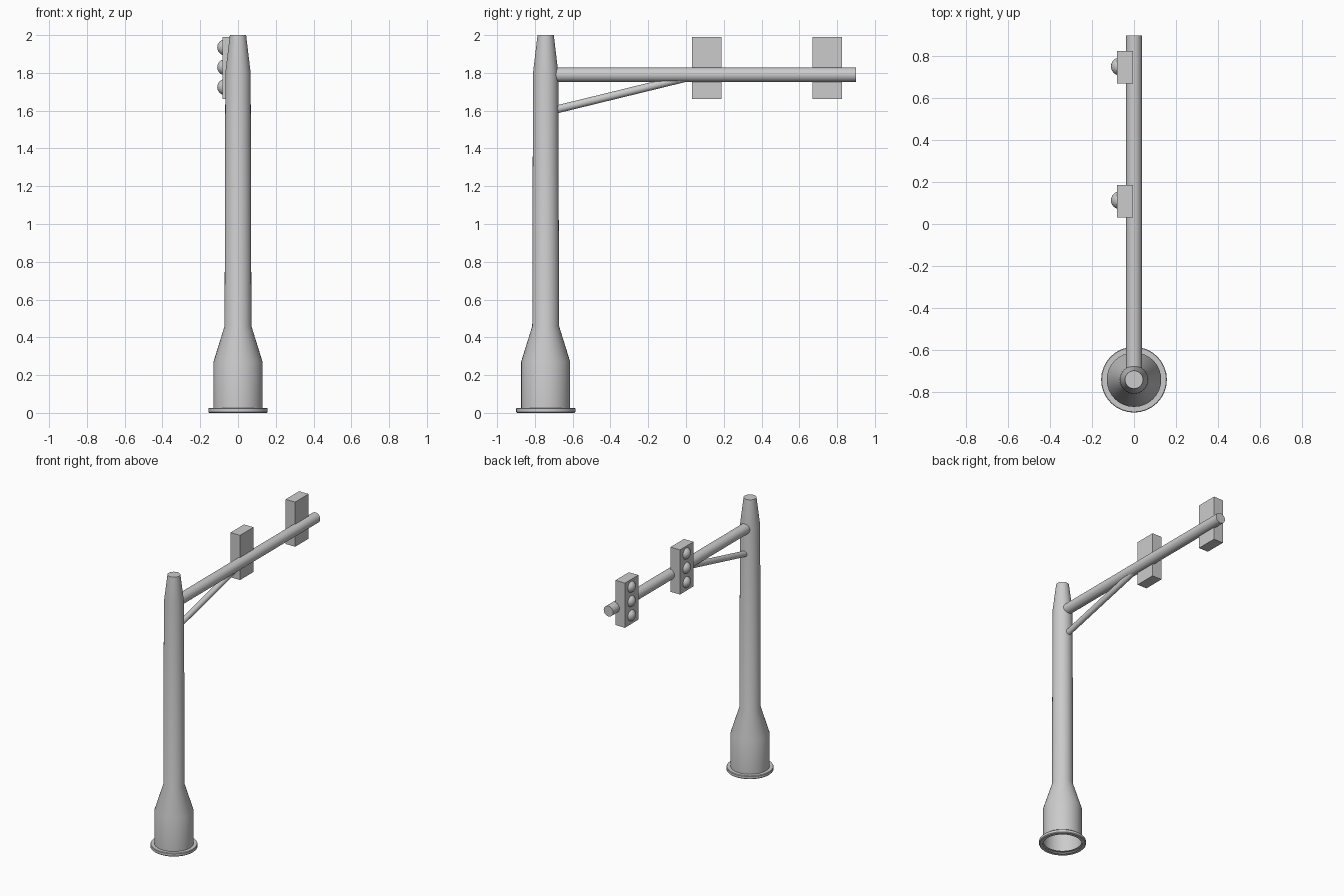
import bpy, bmesh, math
from mathutils import Vector

if "Cube" in bpy.data.objects:
    bpy.data.objects.remove(bpy.data.objects["Cube"])

POLE_Y = -0.743
ARM_Z = 1.79


def finish(name, bm, smooth=True):
    bmesh.ops.recalc_face_normals(bm, faces=bm.faces)
    me = bpy.data.meshes.new(name)
    bm.to_mesh(me)
    bm.free()
    ob = bpy.data.objects.new(name, me)
    bpy.context.collection.objects.link(ob)
    if smooth:
        bpy.ops.object.select_all(action='DESELECT')
        ob.select_set(True)
        bpy.context.view_layer.objects.active = ob
        bpy.ops.object.shade_smooth_by_angle(angle=math.radians(30))
    return ob


def lathe(name, profile, y, n=32):
    bm = bmesh.new()
    verts = [bm.verts.new((r, 0, z)) for r, z in profile]
    edges = [bm.edges.new(p) for p in zip(verts, verts[1:])]
    bmesh.ops.spin(bm, geom=verts + edges, cent=(0, 0, 0), axis=(0, 0, 1),
                   angle=math.tau, steps=n)
    bmesh.ops.remove_doubles(bm, verts=bm.verts, dist=1e-5)
    bmesh.ops.translate(bm, verts=bm.verts, vec=(0, y, 0))
    return finish(name, bm)


def tube(name, a, b, r, n=32):
    a, b = Vector(a), Vector(b)
    bm = bmesh.new()
    bmesh.ops.create_cone(bm, cap_ends=True, segments=n, radius1=r, radius2=r,
                          depth=(b - a).length)
    bm.transform((b - a).to_track_quat('Z', 'Y').to_matrix().to_4x4())
    bmesh.ops.translate(bm, verts=bm.verts, vec=(a + b) / 2)
    return finish(name, bm)


def box(name, lo, hi):
    lo, hi = Vector(lo), Vector(hi)
    bm = bmesh.new()
    bmesh.ops.create_cube(bm, size=1)
    bmesh.ops.scale(bm, verts=bm.verts, vec=hi - lo)
    bmesh.ops.translate(bm, verts=bm.verts, vec=(lo + hi) / 2)
    return finish(name, bm, False)


def lamp(name, y, z, r=0.043):
    # lens: sphere cut flush with the front of the housing
    bm = bmesh.new()
    bmesh.ops.create_uvsphere(bm, u_segments=24, v_segments=12, radius=r)
    bmesh.ops.translate(bm, verts=bm.verts, vec=(-0.067, y, z))
    bmesh.ops.bisect_plane(bm, geom=bm.verts[:] + bm.edges[:] + bm.faces[:],
                           plane_co=(-0.078, 0, 0), plane_no=(1, 0, 0),
                           clear_outer=True)
    return finish(name, bm)


# hollow pole, open underneath
lathe("pole", [(0.13, 0.02), (0.13, 0.27), (0.071, 0.46), (0.067, 1.80),
               (0.043, 2.0), (0, 2.0)], POLE_Y)

# ring flange at the foot
lathe("base_flange", [(0.13, 0.0), (0.152, 0.0), (0.157, 0.005), (0.157, 0.022),
                      (0.154, 0.026), (0.13, 0.026)], POLE_Y)

# mast arm and diagonal brace
tube("mast_arm", (0, -0.71, ARM_Z), (0, 0.90, ARM_Z), 0.038)
tube("arm_brace", (0, -0.70, 1.603), (0, 0.0, 1.774), 0.021, 24)

# two signal heads with three lenses each
for i, y in enumerate((0.109, 0.748)):
    box(f"signal_housing_{i}", (-0.082, y - 0.078, 1.662), (-0.005, y + 0.078, 1.99))
    for j, z in enumerate((1.725, 1.83, 1.935)):
        lamp(f"signal_lens_{i}_{j}", y + 0.004, z)
